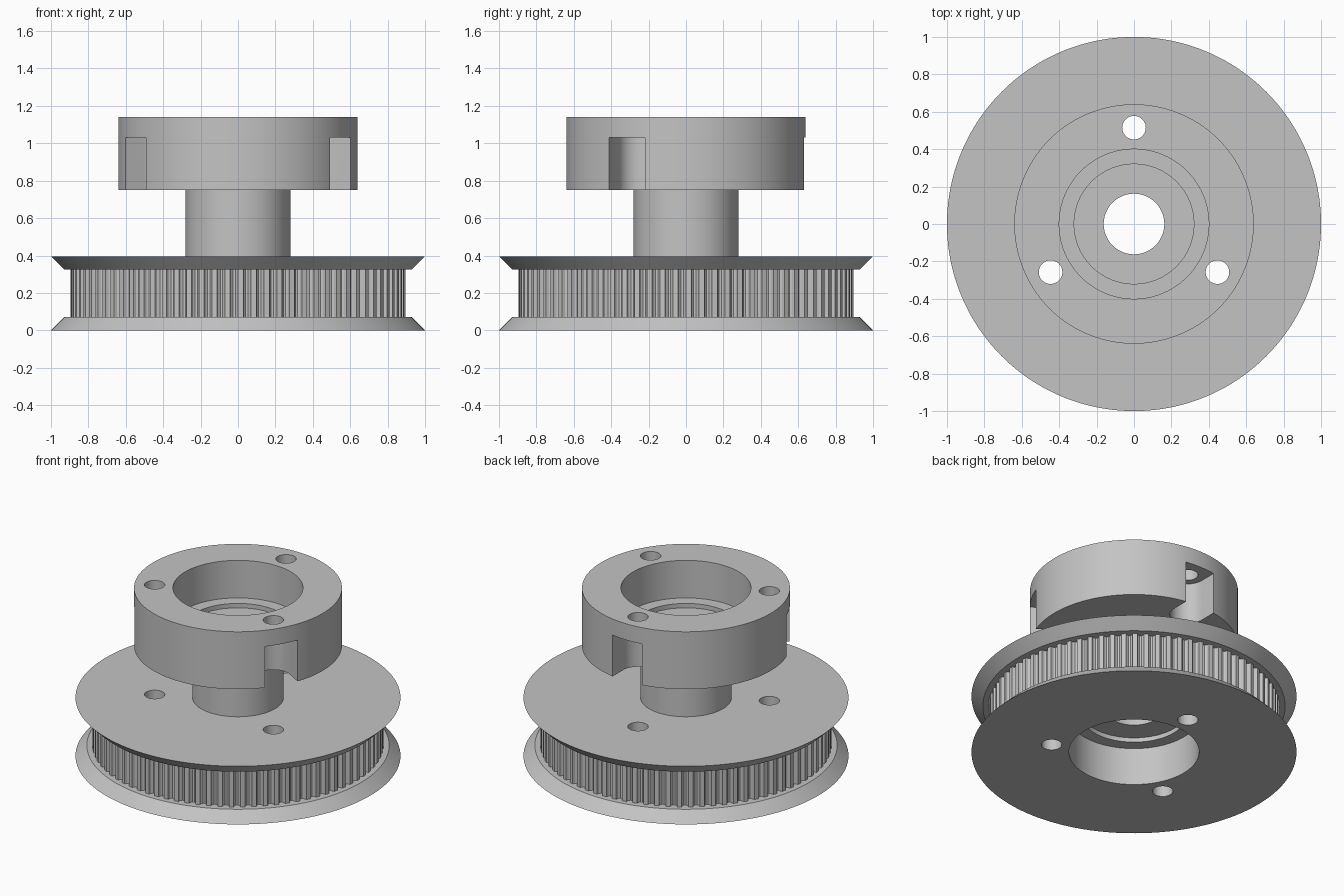
import bpy, bmesh
from math import pi, sin, cos, radians
from mathutils import Matrix

cube = bpy.data.objects.get("Cube")
if cube:
    bpy.data.objects.remove(cube, do_unlink=True)

TEETH = 80
GROOVE_DEPTH = 0.028
BOLT_CIRCLE = 0.515
BOLT_ANGLES = (90, 210, 330)

grey = bpy.data.materials.new("plain grey")
grey.use_nodes = True
grey.diffuse_color = (0.55, 0.55, 0.55, 1)
grey.node_tree.nodes["Principled BSDF"].inputs["Base Color"].default_value = (0.55, 0.55, 0.55, 1)


def finish(bm, name):
    bmesh.ops.recalc_face_normals(bm, faces=bm.faces)
    mesh = bpy.data.meshes.new(name)
    bm.to_mesh(mesh)
    bm.free()
    obj = bpy.data.objects.new(name, mesh)
    bpy.context.collection.objects.link(obj)
    mesh.materials.append(grey)
    return obj


def lathe(name, profile, stations):
    """Revolve closed (radius, z, toothed) profile; stations are (angle, groove depth)."""
    bm = bmesh.new()
    rings = []
    for angle, depth in stations:
        ring = []
        for r, z, toothed in profile:
            r -= depth * toothed
            ring.append(bm.verts.new((r * cos(angle), r * sin(angle), z)))
        rings.append(ring)
    n = len(profile)
    for i, ring in enumerate(rings):
        after = rings[(i + 1) % len(rings)]
        for j in range(n):
            k = (j + 1) % n
            bm.faces.new((ring[j], after[j], after[k], ring[k]))
    return finish(bm, name)


def prism(name, outline, z0, z1, degrees):
    """Extrude an outline upward and turn it about the z axis."""
    bm = bmesh.new()
    base = bm.faces.new([bm.verts.new((x, y, z0)) for x, y in outline])
    top = bmesh.ops.extrude_face_region(bm, geom=[base])["geom"]
    bmesh.ops.translate(bm, vec=(0, 0, z1 - z0),
                        verts=[v for v in top if isinstance(v, bmesh.types.BMVert)])
    bm.transform(Matrix.Rotation(radians(degrees), 4, 'Z'))
    obj = finish(bm, name)
    obj.hide_render = True
    return obj


def arc(radius, start, end, steps):
    return [(BOLT_CIRCLE + radius * cos(a), radius * sin(a))
            for a in (start + (end - start) * i / steps for i in range(steps + 1))]


# Angular stations: a flat land, then a round belt groove, for each tooth
stations = []
for tooth in range(TEETH):
    for k in range(6):
        t = pi * k / 5
        stations.append(((tooth + 0.7 - 0.3 * cos(t)) * 2 * pi / TEETH,
                         GROOVE_DEPTH * sin(t)))

# Cross-section: toothed wheel, neck, hub ring, then the stepped bore
wheel = [(1, 0, 0), (0.93, 0.07, 0), (0.895, 0.07, 1),
         (0.895, 0.325, 1), (0.93, 0.325, 0), (1, 0.395, 0)]
neck = [(0.28, 0.395, 0), (0.28, 0.75, 0)]
hub_ring = [(0.64, 0.75, 0), (0.64, 1.14, 0)]
upper_pocket = [(0.4, 1.14, 0), (0.4, 0.885, 0), (0.32, 0.885, 0), (0.32, 0.855, 0)]
bore = [(0.162, 0.855, 0), (0.162, 0.285, 0)]
lower_pocket = [(0.32, 0.285, 0), (0.32, 0.255, 0), (0.4, 0.255, 0), (0.4, 0, 0)]
pulley = lathe("belt_pulley_with_hub",
               wheel + neck + hub_ring + upper_pocket + bore + lower_pocket, stations)

# Bolt holes through everything, and round-ended slots open to the hub rim
hole = arc(0.063, 0, 2 * pi, 40)[:-1]
slot = [(0.8, 0.11)] + arc(0.11, pi / 2, 3 * pi / 2, 24) + [(0.8, -0.11)]
cutters = []
for degrees in BOLT_ANGLES:
    cutters.append(prism("slot_cutter", slot, 0.7, 1.03, degrees))
    cutters.append(prism("hole_cutter", hole, -0.1, 1.3, degrees))

bpy.ops.object.select_all(action='DESELECT')
bpy.context.view_layer.objects.active = pulley
pulley.select_set(True)
for cutter in cutters:
    cut = pulley.modifiers.new("cut", 'BOOLEAN')
    cut.operation = 'DIFFERENCE'
    cut.solver = 'EXACT'
    cut.object = cutter
    bpy.ops.object.modifier_apply(modifier=cut.name)
    bpy.data.objects.remove(cutter, do_unlink=True)

bpy.ops.object.shade_smooth_by_angle(angle=radians(30))
